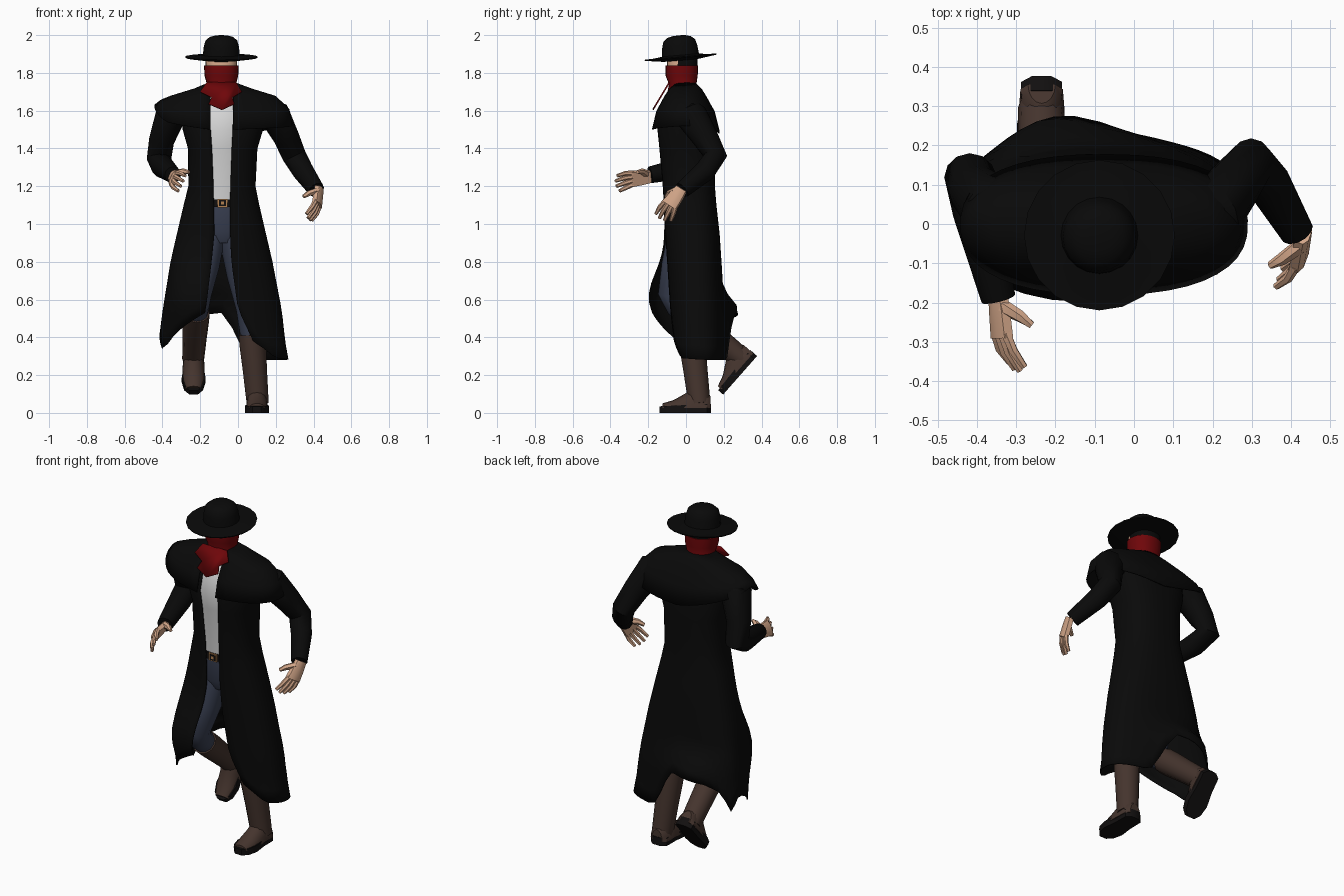
import bpy, bmesh, math
from mathutils import Vector, Matrix


def material(name, r, g, b):
    m = bpy.data.materials.new(name)
    m.diffuse_color = (r, g, b, 1)
    return m


BLACK = material("coat black", 0.0028, 0.0028, 0.0028)
SOLE = material("sole black", 0.006, 0.005, 0.005)
RED = material("scarf red", 0.16, 0.002, 0.003)
WHITE = material("shirt white", 0.68, 0.68, 0.68)
BLUE = material("denim blue", 0.043, 0.053, 0.088)
BROWN = material("boot brown", 0.06, 0.035, 0.027)
SKIN = material("skin", 0.68, 0.40, 0.26)
GOLD = material("buckle gold", 0.45, 0.22, 0.08)


def finish(name, bm, *mats):
    bmesh.ops.recalc_face_normals(bm, faces=bm.faces)
    me = bpy.data.meshes.new(name)
    bm.to_mesh(me)
    bm.free()
    for m in mats:
        me.materials.append(m)
    ob = bpy.data.objects.new(name, me)
    bpy.context.collection.objects.link(ob)
    return ob


def loft(name, rings, mat, closed=True, caps=True, mtx=None):
    bm = bmesh.new()
    vs = [[bm.verts.new(mtx @ Vector(p) if mtx else p) for p in r] for r in rings]
    n = len(rings[0])
    for a, b in zip(vs, vs[1:]):
        for i in range(n if closed else n - 1):
            j = (i + 1) % n
            bm.faces.new((a[i], a[j], b[j], b[i]))
    if closed and caps:
        bm.faces.new(vs[0])
        bm.faces.new(vs[-1])
    return finish(name, bm, mat)


def tube(name, pts, radii, mat, n=12):
    pts = [Vector(p) for p in pts]
    rings = []
    for i, (p, r) in enumerate(zip(pts, radii)):
        t = (pts[min(i + 1, len(pts) - 1)] - pts[max(i - 1, 0)]).normalized()
        u = t.cross(Vector((1, 0, 0))).normalized()
        v = t.cross(u)
        rings.append([p + r * (u * math.cos(k * math.tau / n) + v * math.sin(k * math.tau / n))
                      for k in range(n)])
    return loft(name, rings, mat)


def lookup(table, k):
    # linear interpolation in rows (key, values...) with rising keys
    if k <= table[0][0]:
        return table[0][1:]
    for a, b in zip(table, table[1:]):
        if k <= b[0]:
            f = (k - a[0]) / (b[0] - a[0])
            return tuple(x + (y - x) * f for x, y in zip(a[1:], b[1:]))
    return table[-1][1:]


def section(t, xl, xr, yf, yb, ol=None, orr=None, e=0.8):
    # point on a rounded outline; t runs from the front over +x, the back and -x
    cx, rx, cy, ry = (xl + xr) / 2, (xr - xl) / 2, (yf + yb) / 2, (yb - yf) / 2
    a, b = 0, math.tau
    if ol is not None:
        a = math.asin(min(1, max(0, orr - cx) / rx) ** (1 / e))
        b = math.tau - math.asin(min(1, max(0, cx - ol) / rx) ** (1 / e))
    s, c = math.sin(a + (b - a) * t), math.cos(a + (b - a) * t)
    return (cx + rx * math.copysign(abs(s) ** e, s), cy - ry * math.copysign(abs(c) ** e, c))


def body(name, rows, mat, n=24, e=0.9):
    return loft(name, [[(*section(i / n, *r[1:], e=e), r[0]) for i in range(n)] for r in rows], mat)


def thicken(ob, t=0.006):
    m = ob.modifiers.new("thickness", 'SOLIDIFY')
    m.thickness, m.offset = t, 0


# Long open coat: z, left, right, front, back, opening left, opening right
COAT = [(0.28, -0.425, 0.265, -0.065, 0.21, -0.24, 0.13), (0.36, -0.42, 0.25, -0.07, 0.207, -0.21, 0.09),
        (0.55, -0.395, 0.228, -0.083, 0.2, -0.17, 0.0), (0.8, -0.355, 0.18, -0.098, 0.185, -0.14, -0.035),
        (0.95, -0.32, 0.145, -0.108, 0.175, -0.125, -0.042), (1.1, -0.285, 0.11, -0.115, 0.158, -0.128, -0.042),
        (1.2, -0.26, 0.09, -0.122, 0.15, -0.13, -0.04), (1.4, -0.262, 0.1, -0.14, 0.15, -0.138, -0.033),
        (1.5, -0.29, 0.13, -0.15, 0.15, -0.145, -0.028), (1.64, -0.3, 0.14, -0.112, 0.115, -0.145, -0.025),
        (1.7, -0.22, 0.04, -0.075, 0.07, -0.145, -0.025)]
HEM = [(0, 0.38), (0.06, 0.29), (0.25, 0.28), (0.42, 0.28), (0.5, 0.53), (0.6, 0.5), (0.65, 0.46), (0.7, 0.34),
       (0.76, 0.42), (0.86, 0.34), (0.91, 0.42), (1, 0.53)]
N, rings = 40, []
for k in range(19):
    ring = []
    for i in range(N + 1):
        t = i / N
        hem = lookup(HEM, t)[0]
        z = (1.7, 1.64, 1.57, 1.5, 1.4, 1.3, 1.2, 1.1)[k] if k < 8 else 1.1 + (hem - 1.1) * (k - 7) / 11
        x, y = section(t, *lookup(COAT, z))
        if x < -0.09 and y < 0.03:   # pushed out by the raised knee
            y -= 0.11 * math.exp(-((z - 0.6) / 0.2) ** 2) * min(1, (0.03 - y) / 0.08)
        if y > 0.05:                 # lifted over the trailing calf
            y += 0.078 * lookup([(0.34, 0.8), (0.56, 1), (0.66, 0)], z)[0] * math.exp(-((x + 0.19) / 0.19) ** 2)
        ring.append((x, y, z))
    rings.append(ring)
thicken(loft("long_coat", rings, BLACK, closed=False))

# Shoulder cape
CAPE = [(1.745, -0.16, -0.01, -0.068, 0.05), (1.715, -0.23, 0.07, -0.088, 0.08), (1.675, -0.36, 0.2, -0.113, 0.105),
        (1.6, -0.41, 0.27, -0.155, 0.15), (1.5, -0.44, 0.287, -0.178, 0.175)]
EDGE = [(0, 1.5), (0.25, 1.52), (0.5, 1.48), (0.62, 1.56), (0.75, 1.63), (0.87, 1.54), (1, 1.5)]
rings = []
for k, (z, *s) in enumerate(CAPE):
    ring = []
    for i in range(N + 1):
        low = lookup(EDGE, i / N)[0]
        zz = z if k < 3 else 1.675 + (low - 1.675) * (0.45 if k == 3 else 1)
        ring.append((*section(i / N, *s, -0.145, -0.025, e=0.84), zz))
    rings.append(ring)
thicken(loft("shoulder_cape", rings, BLACK, closed=False))

# Shirt, hips and belt
body("shirt", [(1.1, -0.22, 0.05, -0.105, 0.11), (1.2, -0.225, 0.055, -0.112, 0.12),
               (1.4, -0.235, 0.065, -0.133, 0.12), (1.5, -0.24, 0.07, -0.148, 0.12),
               (1.62, -0.24, 0.07, -0.118, 0.09), (1.72, -0.16, -0.01, -0.06, 0.04)], WHITE)
body("hips", [(0.9, -0.18, 0.01, -0.07, 0.09), (0.96, -0.235, 0.065, -0.1, 0.12),
              (1.1, -0.222, 0.052, -0.106, 0.112)], BLUE)
body("belt", [(1.09, -0.228, 0.058, -0.114, 0.118), (1.13, -0.228, 0.058, -0.116, 0.118)], SOLE)
for name, w, h, y, m in (("buckle", 0.052, 0.044, -0.117, GOLD), ("buckle_gap", 0.038, 0.032, -0.12, SOLE),
                         ("buckle_pin", 0.016, 0.016, -0.122, GOLD)):
    bm = bmesh.new()
    bmesh.ops.create_cube(bm, size=1, matrix=Matrix.Translation((-0.082, y, 1.11)) @ Matrix.Diagonal((w, 0.007, h, 1)))
    finish(name, bm, m)

# Head with dark hair at the back and sides
head = body("head", [(1.7, -0.14, -0.03, -0.05, 0.04), (1.76, -0.155, -0.02, -0.085, 0.05),
                     (1.82, -0.17, -0.006, -0.1, 0.058), (1.87, -0.172, -0.004, -0.1, 0.062),
                     (1.93, -0.15, -0.03, -0.08, 0.04)], SKIN)
head.data.materials.append(BLACK)
for p in head.data.polygons:
    p.material_index = int(p.center.y > -0.045 and p.center.z > 1.72)

# Scarf with a hanging front
body("scarf", [(1.69, -0.19, 0.01, -0.1, 0.07), (1.74, -0.165, -0.01, -0.09, 0.055),
               (1.785, -0.177, 0.001, -0.108, 0.062), (1.84, -0.18, 0.004, -0.108, 0.064)], RED)
bm = bmesh.new()
bm.faces.new([bm.verts.new((x, -0.088 - (1.75 - z) * 0.6, z)) for x, z in
              ((-0.165, 1.75), (-0.01, 1.75), (0.02, 1.7), (-0.03, 1.67), (-0.02, 1.635),
               (-0.085, 1.605), (-0.155, 1.635), (-0.14, 1.67), (-0.2, 1.7))])
thicken(finish("scarf_front", bm, RED), 0.008)

# Wide hat, tilted slightly to the front
tilt = Matrix.Translation((-0.088, -0.028, 1.88)) @ Matrix.Rotation(math.radians(5), 4, 'X')
profile = [(0.09, -0.014), (0.19, 0.0), (0.192, 0.006), (0.14, 0.008), (0.098, 0.014), (0.093, 0.06), (0.084, 0.092),
           (0.062, 0.11), (0.035, 0.117), (0.008, 0.119)]
loft("hat", [[(r * math.cos(i * math.tau / 20), r * math.sin(i * math.tau / 20), z) for i in range(20)]
             for r, z in profile], BLACK, mtx=tilt)

# Sleeves
tube("left_sleeve", [(0.12, 0.01, 1.6), (0.2, 0.03, 1.57), (0.255, 0.1, 1.46), (0.298, 0.155, 1.36),
                     (0.345, 0.1, 1.28), (0.415, -0.02, 1.18)], [0.07, 0.085, 0.07, 0.063, 0.057, 0.044], BLACK)
tube("right_sleeve", [(-0.28, 0.02, 1.6), (-0.36, 0.04, 1.57), (-0.405, 0.085, 1.44), (-0.418, 0.12, 1.345),
                      (-0.4, 0.03, 1.305), (-0.345, -0.19, 1.26)], [0.07, 0.085, 0.067, 0.065, 0.061, 0.044], BLACK)


# Hands: d = finger direction, s = thumb side, c = curl
def hand(side, w, d, s, sign):
    w, d, s = Vector(w), Vector(d).normalized(), Vector(s).normalized()
    c = d.cross(s) * sign
    bm = bmesh.new()
    for a, h in ((-0.02, 0.031), (0.03, 0.038), (0.09, 0.043)):
        for b, g in ((-1, -0.01), (-1, 0.014), (1, -0.01), (1, 0.014), (-0.5, -0.02), (0.5, -0.02)):
            bm.verts.new(w + d * a + s * b * h + c * g)
    bmesh.ops.convex_hull(bm, input=bm.verts)
    finish(side + "_palm", bm, SKIN)
    for i, (k, l) in enumerate(((0.032, 0.09), (0.011, 0.1), (-0.011, 0.095), (-0.032, 0.078))):
        p = w + d * 0.08 + s * k
        tube(f"{side}_finger_{i + 1}", [p, p + d * l * 0.5 + c * 0.012 + s * k * 0.3, p + d * l + c * 0.038 + s * k * 0.4],
             [0.014, 0.0125, 0.009], SKIN, 6)
    tube(side + "_thumb", [w + d * 0.01 + s * 0.02, w + d * 0.04 + s * 0.052 + c * 0.035,
                           w + d * 0.065 + s * 0.062 + c * 0.06], [0.02, 0.016, 0.01], SKIN, 6)


hand("left", (0.428, -0.035, 1.172), (-0.1, -0.6, -0.83), (-0.3, -0.8, 0.5), 1)
hand("right", (-0.345, -0.2, 1.25), (0.08, -1, -0.12), (0.4, 0, 0.9), -1)


# Legs and boots: hip, knee and ankle, foot turned by the given angle
def leg(side, hip, knee, ankle, angle):
    hip, knee, ankle = Vector(hip), Vector(knee), Vector(ankle)
    tube(side + "_trouser_leg", [hip, hip.lerp(knee, 0.5), hip.lerp(knee, 0.92), knee.lerp(ankle, 0.12),
                                 knee.lerp(ankle, 0.32)], [0.095, 0.088, 0.07, 0.066, 0.06], BLUE)
    tube(side + "_boot_shaft", [knee.lerp(ankle, f) for f in (0.24, 0.4, 0.7, 1.0, 1.12)],
         [0.07, 0.07, 0.064, 0.06, 0.058], BROWN)
    m = Matrix.Translation(ankle) @ Matrix.Rotation(math.radians(angle), 4, 'X')
    loft(side + "_boot_foot", [[(w * math.cos(a * math.pi / 8), y, -0.075 + (top + 0.075) * math.sin(a * math.pi / 8))
                                for a in range(9)] for y, w, top in
                               ((0.064, 0.035, -0.01), (0.045, 0.054, 0.01), (-0.03, 0.058, 0.03), (-0.065, 0.058, 0.005),
                                (-0.13, 0.058, -0.032), (-0.19, 0.042, -0.05))], BROWN, mtx=m)
    half = [(0.025, 0.067), (0.052, 0.045), (0.053, -0.04), (0.063, -0.12), (0.05, -0.175), (0.022, -0.205)]
    outline = half + [(-x, y) for x, y in reversed(half)]
    loft(side + "_sole", [[(x, y, z if z < -0.09 else z + 0.05 * (y - 0.06)) for x, y in outline]
                          for z in (-0.1, -0.052)], SOLE, mtx=m)


leg("left", (-0.01, 0.005, 0.95), (0.065, 0.015, 0.52), (0.1, 0.065, 0.1), 0)
leg("right", (-0.16, 0.0, 0.95), (-0.215, -0.085, 0.6), (-0.235, 0.257, 0.317), 48.6)

# Smooth shading with sharp edges kept
for ob in bpy.data.objects:
    ob.select_set(True)
bpy.context.view_layer.objects.active = head
bpy.ops.object.shade_smooth_by_angle(angle=math.radians(40))
